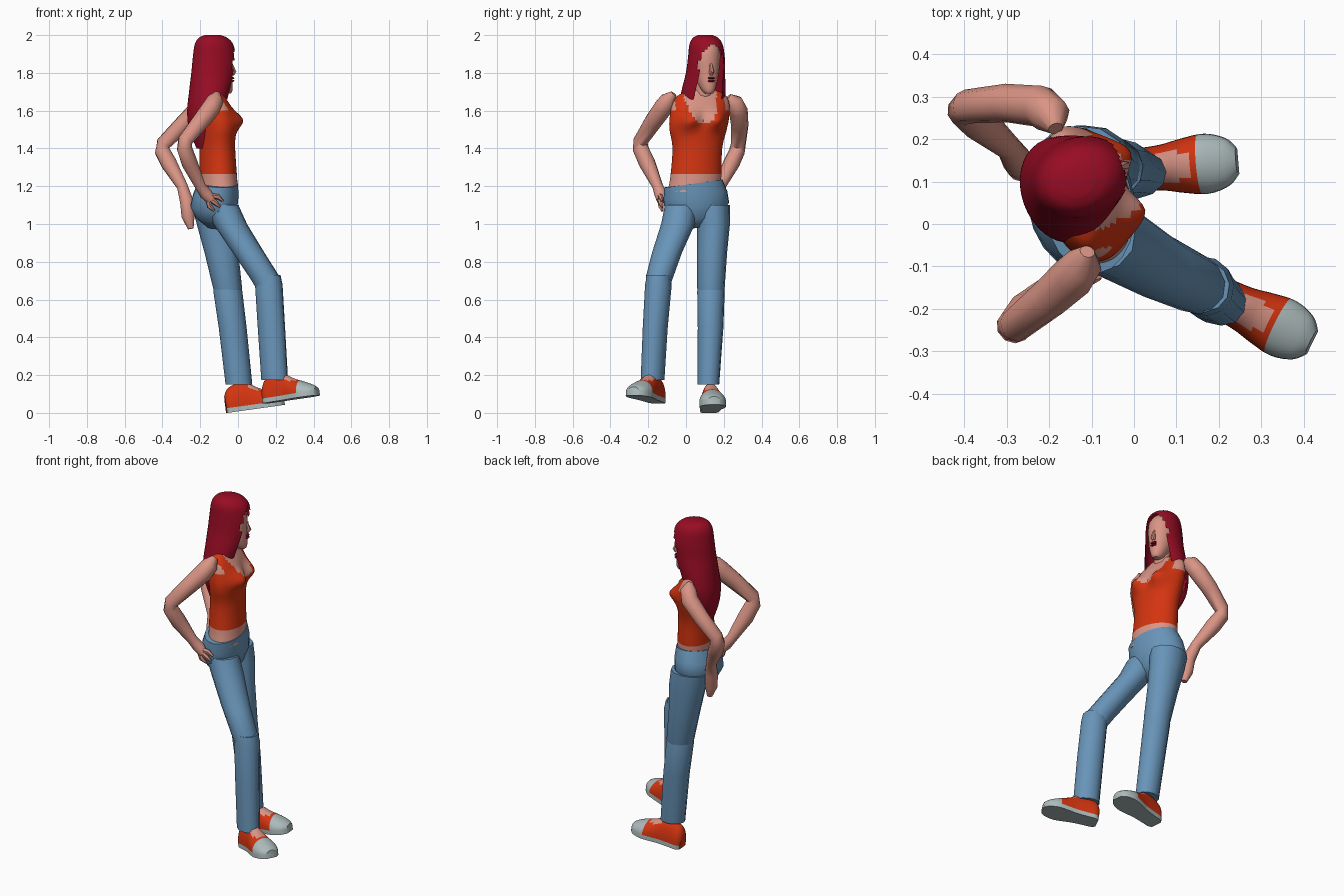
import bpy, bmesh, math
from mathutils import Vector, Matrix


def material(name, r, g, b):
    lin = lambda c: (c / 255 / 12.92) if c < 11 else ((c / 255 + 0.055) / 1.055) ** 2.4
    m = bpy.data.materials.new(name)
    m.diffuse_color = (lin(r), lin(g), lin(b), 1)
    return m


SKIN = material("skin", 217, 148, 133)
RED = material("orange red cloth", 212, 52, 16)
HAIR = material("dark red hair", 152, 12, 36)
DENIM = material("blue denim", 104, 148, 184)
GREY = material("pale grey rubber", 172, 186, 187)


def build(name, rings, mats, rule=None, smooth=40):
    """Skin a list of point rings; rule(face centre) gives a material index or None to remove."""
    bm = bmesh.new()
    vr = [[bm.verts.new(p) for p in ring] for ring in rings]
    n = len(vr[0])
    for a, b in zip(vr, vr[1:]):
        for i in range(n):
            j = (i + 1) % n
            bm.faces.new((a[i], a[j], b[j], b[i]))
    bm.faces.new(vr[0])
    bm.faces.new(vr[-1])
    if rule:
        gone = []
        for f in bm.faces:
            k = rule(f.calc_center_median())
            if k is None:
                gone.append(f)
            else:
                f.material_index = k
        bmesh.ops.delete(bm, geom=gone, context='FACES')
    bmesh.ops.recalc_face_normals(bm, faces=bm.faces)
    me = bpy.data.meshes.new(name)
    bm.to_mesh(me)
    bm.free()
    for m in mats:
        me.materials.append(m)
    ob = bpy.data.objects.new(name, me)
    bpy.context.collection.objects.link(ob)
    bpy.ops.object.select_all(action='DESELECT')
    ob.select_set(True)
    bpy.context.view_layer.objects.active = ob
    bpy.ops.object.shade_smooth_by_angle(angle=math.radians(smooth))
    return ob


def refine(keys, steps):
    """Catmull-Rom interpolation between key rings."""
    out = []
    for i in range(len(keys) - 1):
        p = [keys[max(0, min(len(keys) - 1, i + d))] for d in (-1, 0, 1, 2)]
        for s in range(steps):
            t = s / steps
            out.append([0.5 * (2 * b + (c - a) * t + (2 * a - 5 * b + 4 * c - d) * t * t
                               + (3 * b - a - 3 * c + d) * t ** 3) for a, b, c, d in zip(*p)])
    return out + [list(keys[-1])]


def loft(name, keys, mats, yaw=0, sides=12, steps=1, tilt=0, rule=None, bump=None, smooth=40):
    """Stack of level ellipses (x, y, z, forward radius, side radius) turned by yaw."""
    c, s = math.cos(math.radians(yaw)), math.sin(math.radians(yaw))
    rings = []
    for x, y, z, rx, ry in refine(keys, steps):
        ring = []
        for i in range(sides):
            a = 2 * math.pi * i / sides
            u, v = rx * math.cos(a), ry * math.sin(a)
            if bump and u > 0:
                u += bump(v, z)
            ring.append((x + u * c - v * s, y + u * s + v * c, z + tilt * v))
        rings.append(ring)
    return build(name, rings, mats, rule, smooth)


def tube(name, keys, mat, sides=10):
    """Round limb through (x, y, z, radius) points."""
    pts = [Vector(k[:3]) for k in keys]
    rings = []
    for i, k in enumerate(keys):
        d = (pts[min(i + 1, len(pts) - 1)] - pts[max(i - 1, 0)]).normalized()
        e = d.cross(Vector((0.3, 1, 0))).normalized()
        f = d.cross(e)
        rings.append([pts[i] + k[3] * (e * math.cos(2 * math.pi * j / sides)
                                       + f * math.sin(2 * math.pi * j / sides)) for j in range(sides)])
    return build(name, rings, [mat], smooth=50)


def local(p, x, y, yaw):
    a = math.radians(yaw)
    dx, dy = p[0] - x, p[1] - y
    return dx * math.cos(a) + dy * math.sin(a), dy * math.cos(a) - dx * math.sin(a)


# torso with tank top: scoop neck, straps and bare midriff
def top_rule(p):
    u, v = local(p, -0.11, 0.07, 14)
    neck = (1.535 if u > 0 else 1.58) + 0.13 * (abs(v) / 0.085) ** 4
    bare = p.z < 1.262 or p.z > neck or (p.z > 1.6 and abs(v) > 0.132)
    return 0 if bare else 1


def bust(v, z):
    return 0.046 * math.exp(-((abs(v) - 0.075) / 0.05) ** 2 - ((z - 1.55) / 0.05) ** 2)


loft("torso", [(-0.1, 0.04, 1.17, 0.098, 0.14), (-0.105, 0.052, 1.25, 0.097, 0.137),
               (-0.11, 0.06, 1.4, 0.092, 0.134), (-0.112, 0.064, 1.5, 0.094, 0.154),
               (-0.118, 0.07, 1.56, 0.093, 0.16), (-0.13, 0.078, 1.63, 0.08, 0.155),
               (-0.14, 0.084, 1.68, 0.058, 0.13), (-0.138, 0.09, 1.71, 0.045, 0.07)],
     [SKIN, RED], yaw=14, sides=56, steps=9, rule=top_rule, bump=bust)
loft("neck", [(-0.138, 0.088, 1.65, 0.055, 0.06), (-0.12, 0.095, 1.72, 0.046, 0.046),
              (-0.115, 0.1, 1.8, 0.046, 0.046)], [SKIN], yaw=15)

# head
loft("head", [(-0.06, 0.122, 1.69, 0.02, 0.018), (-0.069, 0.119, 1.705, 0.04, 0.033),
              (-0.088, 0.112, 1.75, 0.061, 0.052), (-0.105, 0.107, 1.8, 0.077, 0.065),
              (-0.112, 0.105, 1.87, 0.085, 0.075), (-0.118, 0.105, 1.93, 0.083, 0.072),
              (-0.12, 0.105, 1.97, 0.05, 0.05)], [SKIN], yaw=20, sides=16, steps=2)
tube("nose", [(-0.035, 0.132, 1.85, 0.006), (-0.022, 0.136, 1.805, 0.014),
              (-0.03, 0.133, 1.79, 0.01)], SKIN, 6)
for z in (1.772, 1.758):
    loft("lip", [(-0.03, 0.133, z - 0.005, 0.006, 0.014), (-0.028, 0.134, z, 0.008, 0.02),
                 (-0.03, 0.133, z + 0.005, 0.006, 0.014)], [HAIR], yaw=20, sides=8)


# long hair: shell opened in front of the face, running down the back
def hair_rule(p):
    if p.z > 1.95:
        return 0
    cx = -0.125 - 0.045 * max(0, min(1, (1.8 - p.z) / 0.2))
    u, v = local(p, cx, 0.105 - 0.025 * max(0, min(1, (1.8 - p.z) / 0.2)), 20)
    limit = 42 * min(1, (1.95 - p.z) / 0.1) ** 0.5 + max(0, 1.68 - p.z) * 500
    return None if abs(math.degrees(math.atan2(v, u))) < min(limit, 95) else 0


loft("hair", [(-0.19, 0.05, 1.4, 0.025, 0.05), (-0.195, 0.065, 1.5, 0.058, 0.1),
              (-0.172, 0.078, 1.6, 0.093, 0.125), (-0.15, 0.092, 1.7, 0.108, 0.118),
              (-0.132, 0.103, 1.8, 0.117, 0.102), (-0.125, 0.108, 1.88, 0.117, 0.095),
              (-0.127, 0.106, 1.95, 0.104, 0.086), (-0.132, 0.104, 1.985, 0.078, 0.066),
              (-0.135, 0.102, 2.0, 0.042, 0.038)],
     [HAIR], yaw=20, sides=36, steps=5, rule=hair_rule)

# arms with hands on the hips
tube("right_arm", [(-0.11, -0.065, 1.69, 0.018), (-0.12, -0.095, 1.655, 0.046), (-0.145, -0.125, 1.61, 0.052),
                   (-0.2, -0.175, 1.54, 0.048), (-0.28, -0.24, 1.44, 0.04), (-0.283, -0.241, 1.4, 0.042),
                   (-0.255, -0.205, 1.32, 0.044), (-0.2, -0.15, 1.2, 0.029), (-0.17, -0.135, 1.16, 0.034),
                   (-0.14, -0.13, 1.125, 0.026)], SKIN)
for i, (x, z) in enumerate([(-0.08, 1.122), (-0.095, 1.09), (-0.125, 1.07)]):
    tube("right_finger", [(-0.165, -0.138, 1.15, 0.016), (x - 0.025, -0.133, z + 0.022, 0.014),
                          (x, -0.126, z, 0.006)], SKIN, 6)
tube("left_arm", [(-0.185, 0.225, 1.675, 0.018), (-0.195, 0.255, 1.645, 0.046), (-0.22, 0.277, 1.6, 0.05),
                  (-0.3, 0.285, 1.52, 0.046), (-0.395, 0.277, 1.425, 0.04), (-0.4, 0.27, 1.385, 0.042),
                  (-0.365, 0.24, 1.32, 0.044), (-0.295, 0.18, 1.2, 0.03), (-0.272, 0.145, 1.12, 0.037),
                  (-0.264, 0.135, 1.04, 0.036), (-0.25, 0.13, 0.975, 0.016)], SKIN)

# jeans
loft("jeans_hips", [(-0.11, 0.055, 0.98, 0.05, 0.06), (-0.122, 0.06, 1.03, 0.1, 0.13),
                    (-0.128, 0.058, 1.09, 0.124, 0.172), (-0.118, 0.05, 1.15, 0.12, 0.17),
                    (-0.106, 0.038, 1.215, 0.106, 0.156)], [DENIM], yaw=8, sides=20, tilt=0.14, smooth=60)
loft("right_thigh", [(-0.095, -0.02, 1.1, 0.1, 0.09), (-0.042, -0.042, 1.0, 0.09, 0.09),
                     (0.055, -0.1, 0.85, 0.086, 0.078), (0.14, -0.14, 0.72, 0.084, 0.07),
                     (0.16, -0.15, 0.66, 0.065, 0.06)], [DENIM], yaw=-25)
loft("right_shin", [(0.16, -0.145, 0.73, 0.066, 0.062), (0.163, -0.146, 0.68, 0.074, 0.07),
                    (0.177, -0.163, 0.45, 0.075, 0.064), (0.194, -0.177, 0.175, 0.074, 0.06)],
     [DENIM], yaw=-25)
loft("left_thigh", [(-0.13, 0.14, 1.1, 0.115, 0.092), (-0.112, 0.146, 1.0, 0.107, 0.087),
                    (-0.088, 0.138, 0.85, 0.09, 0.08), (-0.055, 0.132, 0.66, 0.077, 0.073),
                    (-0.05, 0.132, 0.6, 0.06, 0.06)], [DENIM], yaw=5)
loft("left_shin", [(-0.06, 0.132, 0.69, 0.066, 0.062), (-0.054, 0.132, 0.645, 0.077, 0.073),
                   (-0.028, 0.13, 0.45, 0.074, 0.068), (0.005, 0.118, 0.15, 0.071, 0.058)],
     [DENIM], yaw=5)


# sneakers: rubber sole and toe cap, cloth sides, bare instep
def shoe_rule(p):
    if p.z < 0.026 or p.x > 0.225:
        return 1
    return 2 if 0.125 < p.x < 0.205 and abs(p.y) < 0.034 and p.z > 0.06 else 0


def shoe(name, heel, yaw, pitch):
    rings = []
    for s, w, h in refine([(0, 0.034, 0.09), (0.02, 0.048, 0.125), (0.07, 0.05, 0.145), (0.13, 0.054, 0.14),
                           (0.18, 0.064, 0.11), (0.235, 0.071, 0.086), (0.285, 0.056, 0.062),
                           (0.31, 0.03, 0.045)], 4):
        arc = [(math.pi * i / 14) for i in range(15)]
        rings.append([(s, w, 0)] + [(s, w * math.cos(a), 0.025 + (h - 0.025) * math.sin(a)) for a in arc]
                     + [(s, -w, 0)])
    ob = build(name, rings, [RED, GREY, SKIN], shoe_rule)
    ob.matrix_world = (Matrix.Translation(heel) @ Matrix.Rotation(math.radians(yaw), 4, 'Z')
                       @ Matrix.Rotation(math.radians(-pitch), 4, 'Y'))


shoe("left_shoe", (-0.06, 0.122, 0.0), 5, 8)
shoe("right_shoe", (0.145, -0.145, 0.05), -26, 8)
